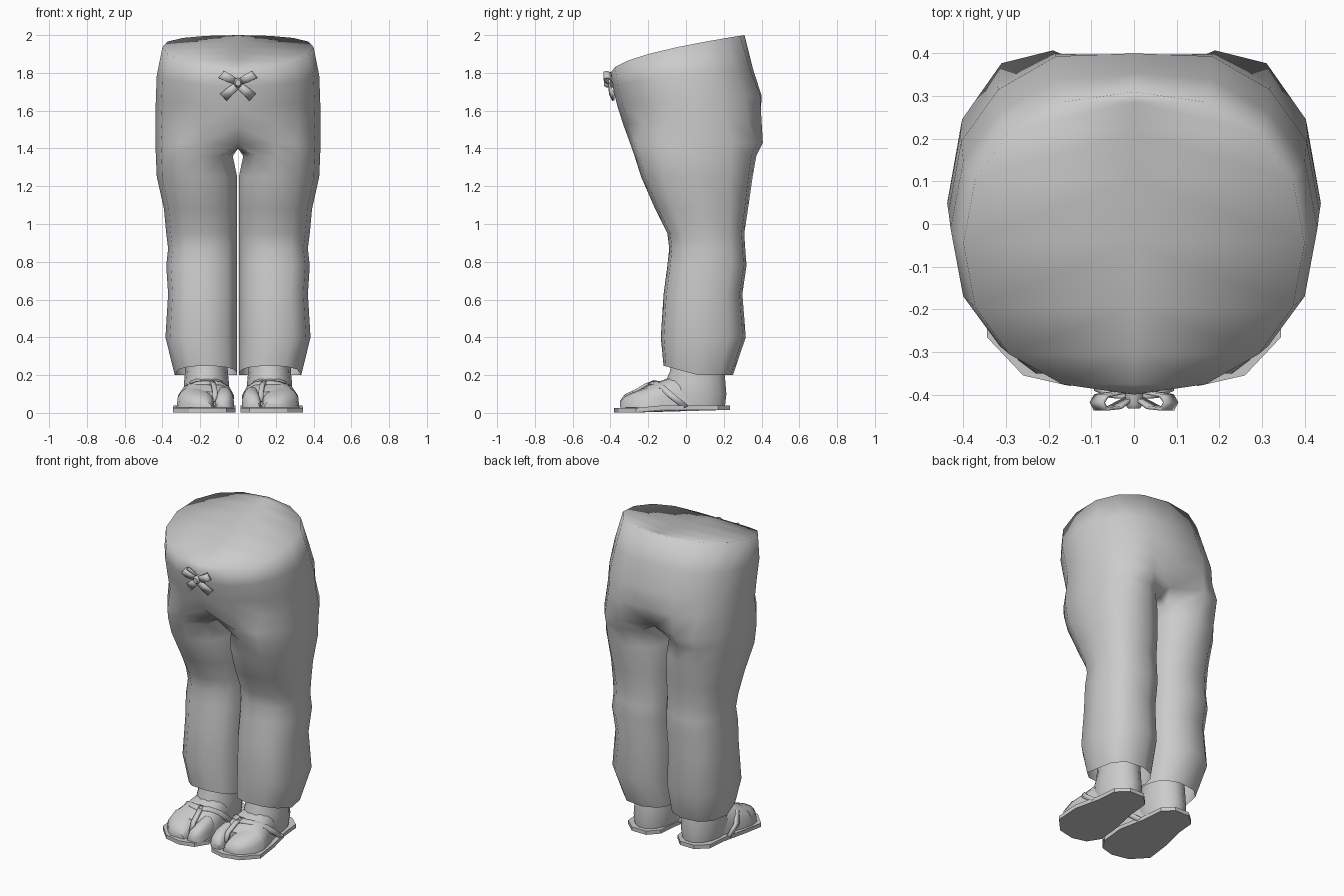
import bpy, bmesh
from math import sin, cos, radians, pi
from mathutils import Vector

if "Cube" in bpy.data.objects:
    bpy.data.objects.remove(bpy.data.objects["Cube"])


def spow(v, p):
    return abs(v) ** p * (1 if v >= 0 else -1)


def make(name, verts, faces, mirror=True, angle=50, solid=0):
    bm = bmesh.new()
    vs = [bm.verts.new(v) for v in verts]
    for f in faces:
        bm.faces.new([vs[i] for i in f])
    bmesh.ops.remove_doubles(bm, verts=bm.verts, dist=0.0005)
    bmesh.ops.recalc_face_normals(bm, faces=bm.faces)
    me = bpy.data.meshes.new(name)
    bm.to_mesh(me)
    bm.free()
    ob = bpy.data.objects.new(name, me)
    bpy.context.collection.objects.link(ob)
    if solid:
        m = ob.modifiers.new("Thickness", 'SOLIDIFY')
        m.thickness = solid
        m.offset = 0
    if mirror:
        m = ob.modifiers.new("Mirror", 'MIRROR')
        m.merge_threshold = 0.001
    bpy.ops.object.select_all(action='DESELECT')
    ob.select_set(True)
    bpy.context.view_layer.objects.active = ob
    bpy.ops.object.shade_smooth_by_angle(angle=radians(angle))
    return ob


def loft(name, rings, caps=(True, True), **kw):
    n = len(rings[0])
    verts = [p for r in rings for p in r]
    faces = [(k * n + i, k * n + (i + 1) % n, (k + 1) * n + (i + 1) % n, (k + 1) * n + i)
             for k in range(len(rings) - 1) for i in range(n)]
    if caps[0]:
        faces.append(tuple(range(n)))
    if caps[1]:
        faces.append(tuple(range(len(verts) - n, len(verts))))
    return make(name, verts, faces, **kw)


# Trousers: half rings over the hips, full rings down the leg
OUT, INN = 9, 4
hips = [(1.80, 2.00, -.40, .31, .40), (1.72, 1.82, -.387, .365, .43),
        (1.62, 1.68, -.362, .42, .435), (1.52, 1.56, -.33, .425, .438)]
legs = [(1.43, -.30, .41, 0, .437), (1.36, -.275, .375, .025, .435),
        (1.25, -.24, .355, .002, .43), (1.08, -.165, .33, .002, .392),
        (.95, -.10, .31, .002, .38), (.87, -.09, .315, .002, .37),
        (.78, -.10, .322, .002, .38), (.63, -.12, .30, .002, .37),
        (.40, -.135, .318, .002, .384), (.20, -.12, .25, .003, .335)]
verts, faces = [], []
for k, (zf, zb, yf, yb, w) in enumerate(hips):
    for i in range(OUT):
        a = pi * i / (OUT - 1)
        c, s = spow(cos(a), .9), spow(sin(a), .9)
        x = 0 if i in (0, OUT - 1) else w * s
        t = (1 - c) / 2
        y = yf + (yb - yf) * t
        if i == OUT - 1 and k:                           # groove at the seat
            y -= .01 * k
        verts.append((x, y, zf + (zb - zf) * t ** .55))
# Closed sloping top
for i in range(OUT):
    verts.append((0, verts[i][1], verts[i][2]))
c0 = len(hips) * OUT
for i in range(OUT - 1):
    if i == 0:
        faces.append((0, 1, c0 + 1))
    elif i == OUT - 2:
        faces.append((i, i + 1, c0 + i))
    else:
        faces.append((i, i + 1, c0 + i + 1, c0 + i))
for k in range(len(hips) - 1):
    for i in range(OUT - 1):
        a = k * OUT + i
        faces.append((a, a + 1, a + OUT + 1, a + OUT))
l0, N = len(verts), OUT + INN
angles = [-40 + 32.5 * i for i in range(OUT)] + [240 + 20 * i for i in range(INN)]
for k, (z, yf, yb, xi, xo) in enumerate(legs):
    p = (1.0, .92, .85)[k] if k < 3 else .8
    for i, deg in enumerate(angles):
        a = radians(deg)
        c, s = spow(cos(a), p), spow(sin(a), p)
        x = (xi + xo) / 2 + (xo - xi) / 2 * s
        y = (yf + yb) / 2 - (yb - yf) / 2 * c
        zz = z
        if k == 0 and (i in (0, OUT - 1) or i >= OUT):   # crotch seam
            x, zz = 0, z - (.03 if i >= OUT else .01)
        if k == len(legs) - 1:                           # raised front hem
            zz += .05 * max(0, c)
        verts.append((x, y, zz))
for i in range(OUT - 1):
    a, b = (len(hips) - 1) * OUT + i, l0 + i
    faces.append((a, a + 1, b + 1, b))
for k in range(len(legs) - 1):
    for i in range(N):
        a, b = l0 + k * N, l0 + (k + 1) * N
        j = (i + 1) % N
        faces.append((a + i, a + j, b + j, b + i))
make("trousers", verts, faces, angle=180)

# Ankles and heels
loft("ankles", [[(.167 + rx * cos(t * pi / 7), cy + ry * sin(t * pi / 7), z) for t in range(14)]
                for z, cy, rx, ry in [(.33, .06, .108, .14), (.22, .06, .113, .148),
                                      (.17, .05, .118, .162), (.10, .05, .122, .168),
                                      (.03, .05, .112, .16)]])


# Feet and toes: arched sections running front to back
def arch(y, cx, w, h, n=10):
    return [(cx + w * spow(cos(pi * i / n), .8), y, .028 + h * spow(sin(pi * i / n), .75))
            for i in range(n + 1)]


loft("feet", [arch(*s) for s in [(.05, .167, .105, .17), (-.06, .167, .125, .168),
                                 (-.13, .17, .142, .143), (-.2, .175, .15, .12),
                                 (-.25, .172, .14, .085)]])
loft("big_toes", [arch(*s, n=8) for s in [(-.2, .073, .048, .11), (-.27, .07, .05, .095),
                                          (-.325, .078, .045, .07), (-.35, .085, .028, .035)]])
loft("small_toes", [arch(*s, n=8) for s in [(-.2, .225, .1, .11), (-.265, .22, .096, .088),
                                            (-.32, .20, .07, .062), (-.35, .185, .045, .03)]])

# Sandal soles
outline = [(.06, -.355), (.15, -.38), (.26, -.355), (.345, -.265), (.34, -.12), (.30, .05),
           (.29, .17), (.22, .232), (.12, .232), (.06, .17), (.045, .02), (.012, -.14), (.012, -.28)]
loft("sandal_soles", [[(x, y, z + (.014 if y > -.2 else 0)) for x, y in outline] for z in (.002, .026)],
     angle=30)


# Ribbon-like bands used for straps and the bow
def band(name, path, across, thick, mirror=True):
    verts = []
    for p, d in zip(path, across):
        p, d = Vector(p), Vector(d)
        verts += [p - d / 2, p + d / 2]
    faces = [(2 * i, 2 * i + 1, 2 * i + 3, 2 * i + 2) for i in range(len(path) - 1)]
    return make(name, verts, faces, mirror=mirror, angle=40, solid=thick)


# Sandal straps
w = (0, .03, .014)
band("toe_straps", [(.12, -.30, .06), (.122, -.275, .112), (.13, -.21, .15), (.145, -.16, .165)],
     [(.026, 0, 0)] * 4, .016)
band("outer_straps", [(.13, -.185, .158), (.21, -.165, .155), (.275, -.125, .132),
                      (.308, -.07, .085), (.305, 0, .03)], [w] * 5, .018)
band("inner_straps", [(.15, -.185, .158), (.10, -.155, .155), (.055, -.115, .13),
                      (.03, -.07, .085), (.043, 0, .03)], [w] * 5, .018)

# Bow: loops, tails and knot
d = (-.03, 0, .036)
d0 = (-.016, 0, .022)
band("bow_loops", [(.005, -.405, 1.748), (.045, -.43, 1.77), (.078, -.434, 1.787), (.086, -.418, 1.79),
                   (.076, -.402, 1.785), (.005, -.39, 1.748)], [d0, d, d, d, d, d0], .008)
band("bow_tails", [(.0, -.405, 1.738), (.04, -.402, 1.705), (.076, -.385, 1.672)],
     [(.022, 0, .026), (.03, 0, .034), (.034, 0, .038)], .012)
loft("bow_knot", [[(r * cos(t * pi / 4), y, 1.748 + r * 1.2 * sin(t * pi / 4)) for t in range(8)]
                  for y, r in [(-.375, .02), (-.42, .022), (-.433, .014)]], mirror=False)
